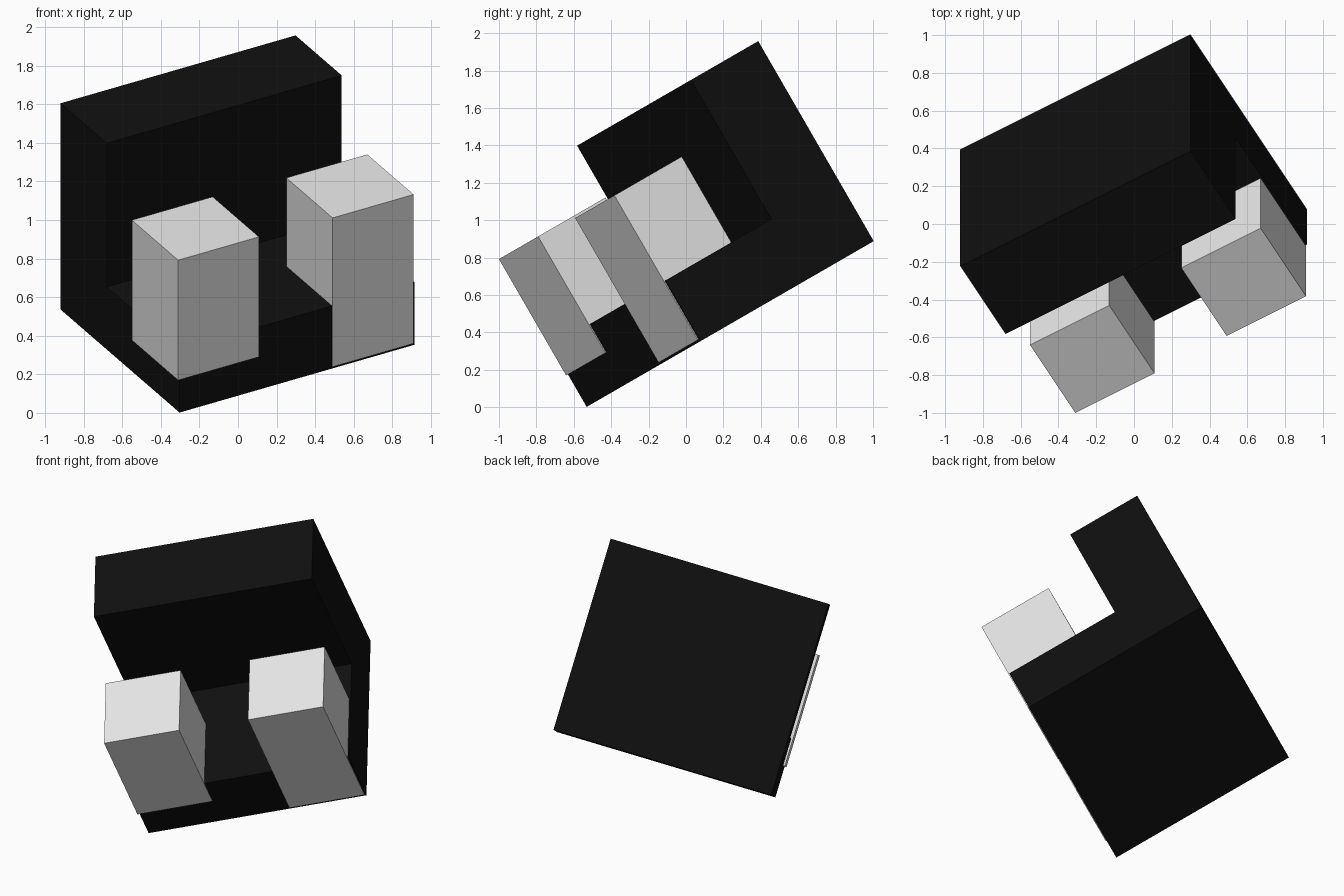
import bpy
import bmesh
from math import radians
from mathutils import Matrix

cube = bpy.data.objects.get("Cube")
if cube:
    bpy.data.objects.remove(cube, do_unlink=True)

# The whole model is turned, then tipped back
TILT = Matrix.Rotation(radians(30), 4, 'X') @ Matrix.Rotation(radians(30), 4, 'Z')


def material(name, value):
    mat = bpy.data.materials.new(name)
    mat.use_nodes = True
    colour = (value, value, value, 1)
    mat.diffuse_color = colour
    bsdf = next(n for n in mat.node_tree.nodes if n.type == 'BSDF_PRINCIPLED')
    bsdf.inputs["Base Color"].default_value = colour
    return mat


def prism(name, profile, x0, x1, mat):
    """Extrude a (y, z) profile from x0 to x1 in the model's own frame."""
    bm = bmesh.new()
    face = bm.faces.new([bm.verts.new((x0, y, z)) for y, z in profile])
    result = bmesh.ops.extrude_face_region(bm, geom=[face])
    moved = [g for g in result["geom"] if isinstance(g, bmesh.types.BMVert)]
    bmesh.ops.translate(bm, verts=moved, vec=(x1 - x0, 0, 0))
    bmesh.ops.recalc_face_normals(bm, faces=bm.faces)
    bm.transform(TILT)
    mesh = bpy.data.meshes.new(name)
    bm.to_mesh(mesh)
    bm.free()
    mesh.materials.append(mat)
    obj = bpy.data.objects.new(name, mesh)
    bpy.context.collection.objects.link(obj)
    return obj


def block(name, x0, x1, y0, y1, z0, z1, mat):
    return prism(name, [(y0, z0), (y1, z0), (y1, z1), (y0, z1)], x0, x1, mat)


black = material("black", 0.005)
white = material("white", 0.8)

# L-shaped seat: base slab with a thick back wall
front, back, wall = -0.246, 0.988, 0.509
bottom, shelf, top = 0.267, 0.642, 1.502
prism("seat_body", [(front, bottom), (back, bottom), (back, top),
                    (wall, top), (wall, shelf), (front, shelf)],
      -0.492, 0.915, black)

# Armrest blocks, sunk into the base and just proud of its front
block("right_armrest", -0.504, -0.02, -0.252, 0.228, 0.467, 1.186, white)
block("left_armrest", 0.421, 0.906, -0.252, 0.228, 0.28, 1.172, white)
